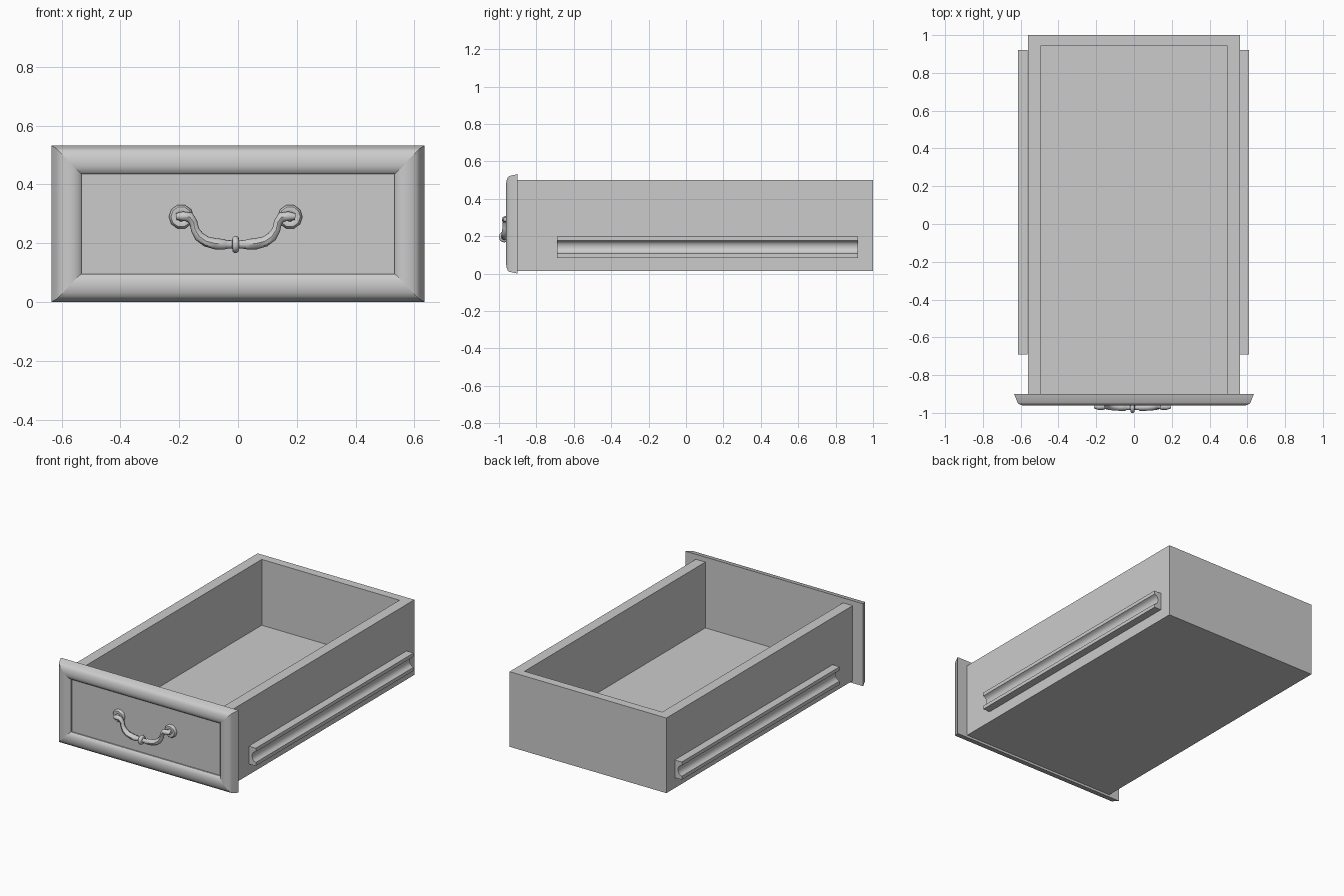
import bpy, bmesh, math
from mathutils import Matrix, Vector

if "Cube" in bpy.data.objects:
    bpy.data.objects.remove(bpy.data.objects["Cube"])


def finish(bm, name, smooth=None):
    bmesh.ops.recalc_face_normals(bm, faces=bm.faces)
    me = bpy.data.meshes.new(name)
    bm.to_mesh(me)
    bm.free()
    ob = bpy.data.objects.new(name, me)
    bpy.context.collection.objects.link(ob)
    if smooth:
        shade(ob, smooth)
    return ob


def shade(ob, angle):
    bpy.ops.object.select_all(action='DESELECT')
    ob.select_set(True)
    bpy.context.view_layer.objects.active = ob
    bpy.ops.object.shade_smooth_by_angle(angle=math.radians(angle))


def box(name, lo, hi):
    lo, hi = Vector(lo), Vector(hi)
    bm = bmesh.new()
    bmesh.ops.create_cube(bm, size=1, matrix=Matrix.Translation((lo + hi) / 2)
                          @ Matrix.Diagonal((*(hi - lo), 1)))
    return finish(bm, name)


def lathe(name, profile, sides, matrix):
    """Revolve closed (radius, height) profile about local z."""
    bm = bmesh.new()
    rings = [[bm.verts.new((r * math.cos(2 * math.pi * i / sides),
                            r * math.sin(2 * math.pi * i / sides), h))
              for i in range(sides)] for r, h in profile]
    for a, b in zip(rings, rings[1:]):
        for i in range(sides):
            j = (i + 1) % sides
            bm.faces.new((a[i], a[j], b[j], b[i]))
    bm.faces.new(rings[0])
    bm.faces.new(rings[-1])
    bm.transform(matrix)
    return finish(bm, name, 40)


# Open tray: solid block with the cavity cut out through the front end
tray = box("drawer_box", (-0.56, -0.9, 0.015), (0.56, 1.0, 0.5))
cutter = box("cavity_cutter", (-0.492, -1.0, 0.075), (0.492, 0.945, 0.7))
cutter.hide_render = True
mod = tray.modifiers.new("cavity", 'BOOLEAN')
mod.object = cutter
mod.operation = 'DIFFERENCE'
mod.solver = 'EXACT'
bpy.context.view_layer.objects.active = tray
bpy.ops.object.modifier_apply(modifier=mod.name)
bpy.data.objects.remove(cutter)

# Front panel with mitred moulding: (x inset, z inset, y)
moulding = [(0, 0, -0.90), (0.018, 0.010, -0.945), (0.026, 0.018, -0.953),
            (0.040, 0.032, -0.959), (0.058, 0.052, -0.962),
            (0.076, 0.072, -0.960), (0.092, 0.087, -0.953),
            (0.102, 0.096, -0.943), (0.102, 0.096, -0.935)]
bm = bmesh.new()
loops = []
for ix, iz, y in moulding:
    x, lo, hi = 0.635 - ix, iz, 0.532 - iz
    loops.append([bm.verts.new(p) for p in
                  ((-x, y, lo), (x, y, lo), (x, y, hi), (-x, y, hi))])
for a, b in zip(loops, loops[1:]):
    for i in range(4):
        j = (i + 1) % 4
        bm.faces.new((a[i], a[j], b[j], b[i]))
    for i in range(4):
        bm.edges.get((a[i], b[i])).smooth = False
bm.faces.new(loops[0])
bm.faces.new(loops[-1])
finish(bm, "front_panel", 35)

# Grooved slide rails: (distance out from the wall, z)
rail = [(0, 0.085), (0.05, 0.085), (0.05, 0.108), (0.036, 0.114),
        (0.026, 0.126), (0.023, 0.143), (0.026, 0.160), (0.036, 0.171),
        (0.05, 0.177), (0.05, 0.2), (0, 0.2)]
for side, name, gap in ((1, "right_rail", 0.56), (-1, "left_rail", 0.564)):
    bm = bmesh.new()
    face = bm.faces.new([bm.verts.new((side * (gap + d), -0.69, z))
                         for d, z in rail])
    ext = bmesh.ops.extrude_face_region(bm, geom=[face], use_keep_orig=True)
    bmesh.ops.translate(bm, vec=(0, 1.61, 0), verts=[
        v for v in ext["geom"] if isinstance(v, bmesh.types.BMVert)])
    finish(bm, name, 40)

# Handle rosettes with small posts, facing forward
CX = -0.008
forward = Matrix.Rotation(math.radians(90), 4, 'X')
for side, name in ((-1, "left_rosette"), (1, "right_rosette")):
    lathe(name, [(0.042, 0), (0.042, 0.008), (0.035, 0.017), (0.025, 0.018),
                 (0.016, 0.014), (0.014, 0.036)], 10,
          Matrix.Translation((CX + side * 0.185, -0.934, 0.29)) @ forward)

# Hanging bail: half path (x, y, z, radius), mirrored
half = [(-0.202, -0.966, 0.291, 0.011), (-0.180, -0.968, 0.292, 0.016),
        (-0.156, -0.967, 0.289, 0.017), (-0.144, -0.966, 0.272, 0.014),
        (-0.138, -0.967, 0.246, 0.014), (-0.124, -0.968, 0.223, 0.017),
        (-0.100, -0.969, 0.206, 0.018), (-0.068, -0.970, 0.198, 0.019),
        (-0.038, -0.971, 0.196, 0.018), (-0.034, -0.971, 0.196, 0.015),
        (-0.012, -0.971, 0.196, 0.014)]
path = half + [(-x, y, z, r) for x, y, z, r in reversed(half)]
cu = bpy.data.curves.new("handle_bail", 'CURVE')
cu.dimensions = '3D'
cu.bevel_depth = 1.0
cu.bevel_resolution = 2
cu.use_fill_caps = True
sp = cu.splines.new('POLY')
sp.points.add(len(path) - 1)
for p, (x, y, z, r) in zip(sp.points, path):
    p.co = (x + CX, y, z, 1)
    p.radius = r
bail = bpy.data.objects.new("handle_bail", cu)
bpy.context.collection.objects.link(bail)
bpy.ops.object.select_all(action='DESELECT')
bail.select_set(True)
bpy.context.view_layer.objects.active = bail
bpy.ops.object.convert(target='MESH')
shade(bpy.context.view_layer.objects.active, 45)

# Collar ring at the middle of the bail
lathe("handle_collar", [(0.014, -0.012), (0.024, -0.010), (0.029, -0.004),
                        (0.029, 0.004), (0.024, 0.010), (0.014, 0.012)], 12,
      Matrix.Translation((CX, -0.971, 0.196))
      @ Matrix.Rotation(math.radians(90), 4, 'Y'))
